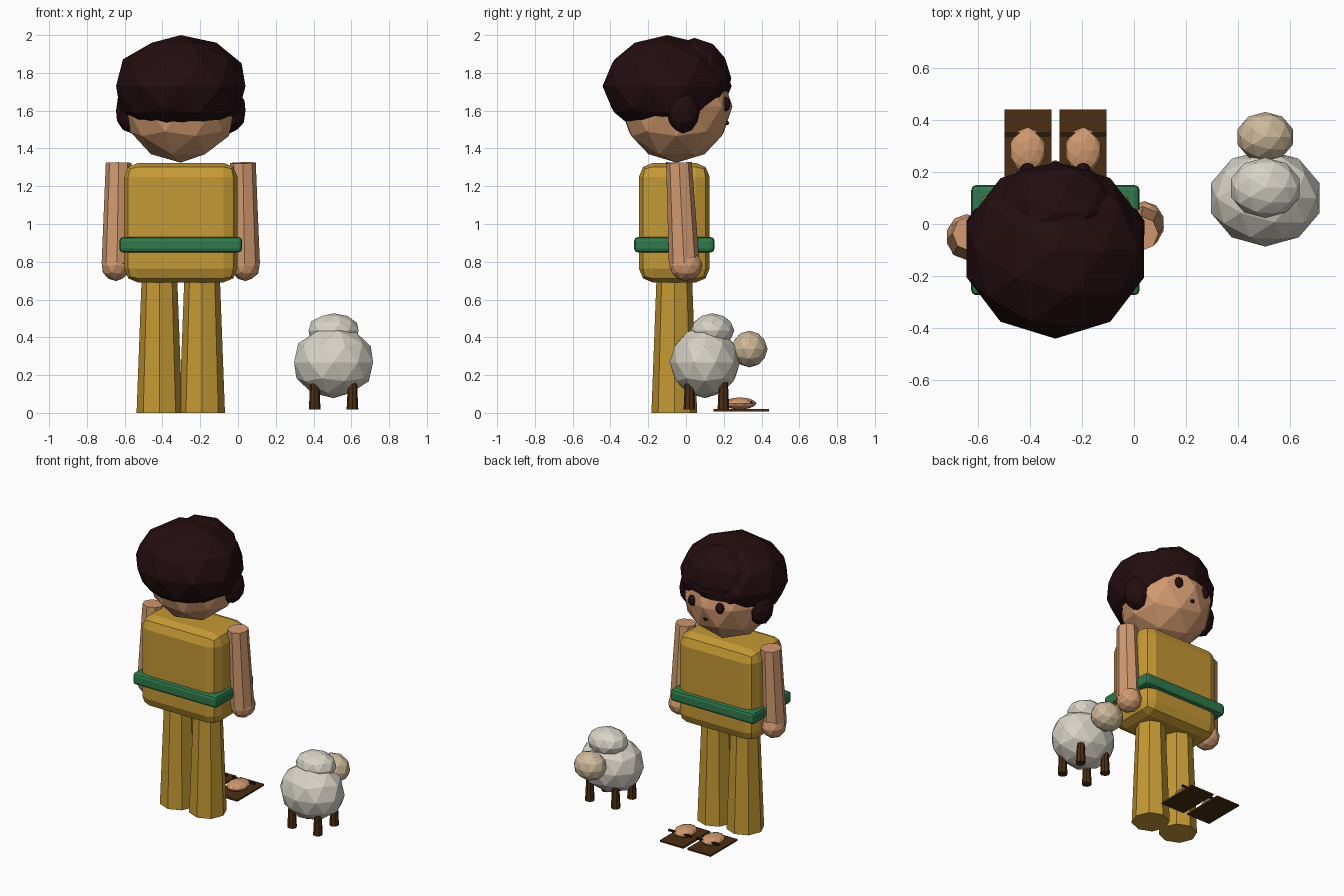
import bpy, math
from mathutils import Vector

if "Cube" in bpy.data.objects:
    bpy.data.objects.remove(bpy.data.objects["Cube"])


def mat(name, r, g, b):
    m = bpy.data.materials.new(name)
    m.diffuse_color = (r, g, b, 1)
    m.use_nodes = True
    m.node_tree.nodes["Principled BSDF"].inputs["Base Color"].default_value = m.diffuse_color
    return m


GOLD = mat("gold cloth", 0.56, 0.32, 0.035)
SKIN = mat("skin", 0.64, 0.32, 0.16)
HAIR = mat("dark hair", 0.017, 0.004, 0.005)
GREEN = mat("green sash", 0.028, 0.19, 0.07)
WOOL = mat("wool", 0.68, 0.65, 0.57)
MUZZLE = mat("cream", 0.62, 0.49, 0.33)
BROWN = mat("brown leather", 0.07, 0.027, 0.006)
DARK = mat("dark strap", 0.022, 0.01, 0.004)


def finish(name, m):
    ob = bpy.context.object
    ob.name = name
    ob.data.materials.append(m)
    return ob


def blob(name, loc, radii, m, sub=2):
    bpy.ops.mesh.primitive_ico_sphere_add(subdivisions=sub, radius=1, location=loc)
    bpy.context.object.scale = radii
    return finish(name, m)


def limb(name, bottom, top, r_bottom, r_top, m, sides=8):
    a, b = Vector(bottom), Vector(top)
    bpy.ops.mesh.primitive_cone_add(vertices=sides, radius1=r_bottom, radius2=r_top,
                                    depth=(b - a).length, location=(a + b) / 2)
    ob = finish(name, m)
    ob.rotation_euler = Vector((0, 0, 1)).rotation_difference(b - a).to_euler()
    return ob


def box(name, loc, size, m, bevel=0, segments=2):
    bpy.ops.mesh.primitive_cube_add(size=1, location=loc)
    ob = finish(name, m)
    ob.scale = size
    bpy.ops.object.transform_apply(location=False, rotation=False, scale=True)
    if bevel:
        mod = ob.modifiers.new("bevel", 'BEVEL')
        mod.width, mod.segments = bevel, segments
    return ob


CX, CY = -0.303, -0.062   # figure axis

# torso and sash
box("torso", (CX, CY, 1.007), (0.6, 0.375, 0.634), GOLD, 0.075)
box("sash", (CX, CY, 0.89), (0.65, 0.425, 0.082), GREEN, 0.02)

# head and hair
blob("head", (CX, -0.05, 1.622), (0.3, 0.296, 0.297), SKIN)
blob("hair_cap", (CX, -0.1, 1.73), (0.36, 0.342, 0.27), HAIR)
blob("hair_fringe", (CX, 0.045, 1.77), (0.25, 0.195, 0.215), HAIR)
blob("mouth", (CX, 0.214, 1.535), (0.017, 0.015, 0.012), HAIR)

# paired body parts
for s, side in ((-1, "left"), (1, "right")):
    blob(side + "_hair_lock", (CX + s * 0.26, -0.015, 1.6), (0.087, 0.09, 0.12), HAIR)
    blob(side + "_eye", (CX + s * 0.107, 0.21, 1.635), (0.03, 0.026, 0.038), HAIR)
    limb(side + "_leg", (CX + s * 0.113, CY, 0), (CX + s * 0.113, CY, 0.72),
         0.121, 0.094, GOLD)
    hand_y = 0.0 if s > 0 else -0.05
    limb(side + "_arm", (CX + s * 0.338, hand_y - 0.01, 0.79),
         (CX + s * 0.329, -0.037, 1.324), 0.081, 0.068, SKIN)
    blob(side + "_hand", (CX + s * 0.343, hand_y, 0.78), (0.078, 0.088, 0.082), SKIN)
    # sandalled foot
    fx = CX + s * 0.107
    box(side + "_sandal_sole", (fx + s * -0.001, 0.293, 0.014), (0.181, 0.295, 0.012), BROWN)
    blob(side + "_foot", (fx, 0.285, 0.05), (0.07, 0.088, 0.032), SKIN)
    box(side + "_sandal_strap", (fx, 0.345, 0.056), (0.176, 0.014, 0.012), DARK)

# sheep
SX = 0.506
blob("sheep_body", (SX, 0.1, 0.268), (0.22, 0.187, 0.19), WOOL)
blob("sheep_wool_tuft", (SX, 0.14, 0.436), (0.139, 0.116, 0.091), WOOL)
blob("sheep_head", (SX, 0.336, 0.338), (0.112, 0.096, 0.097), MUZZLE)
for i, (x, y) in enumerate(((-0.1, 0.018), (0.1, 0.018), (-0.1, 0.198), (0.1, 0.198))):
    limb(f"sheep_leg_{i + 1}", (SX + x, y, 0.018), (SX + x, y, 0.16), 0.031, 0.024, BROWN)
